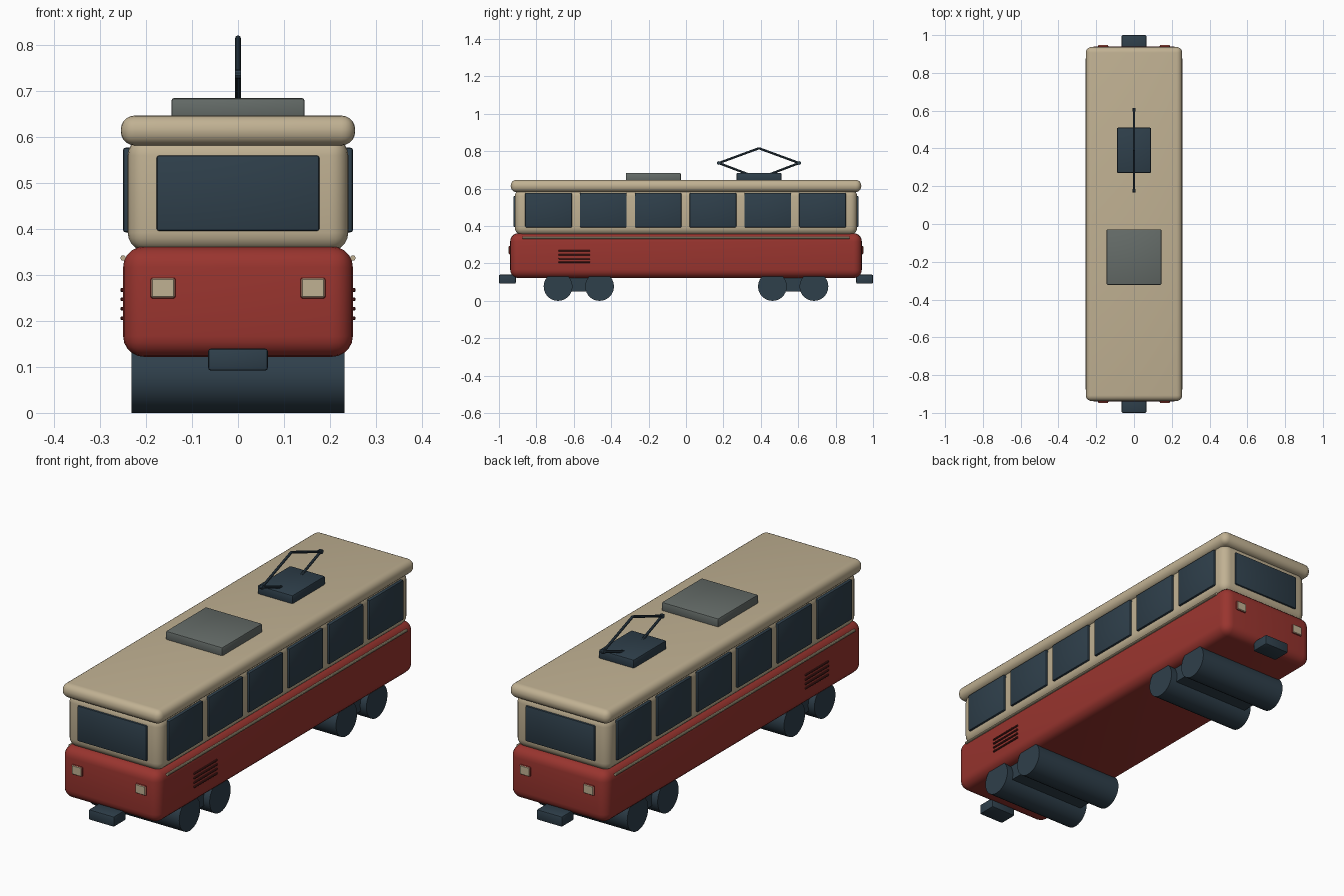
import bpy, math
from mathutils import Vector

cube = bpy.data.objects.get("Cube")
if cube:
    bpy.data.objects.remove(cube, do_unlink=True)


def material(name, rgb):
    m = bpy.data.materials.new(name)
    m.use_nodes = True
    m.diffuse_color = (*rgb, 1)
    m.node_tree.nodes["Principled BSDF"].inputs["Base Color"].default_value = (*rgb, 1)
    return m


RED = material("red paint", (0.32, 0.035, 0.028))
CREAM = material("cream paint", (0.53, 0.44, 0.29))
SLATE = material("dark slate", (0.028, 0.05, 0.07))
GREY = material("roof grey", (0.13, 0.15, 0.14))
MAROON = material("vent maroon", (0.09, 0.015, 0.013))


def finish(obj, name, mat):
    obj.name = name
    obj.data.materials.append(mat)
    bpy.ops.object.shade_smooth_by_angle(angle=math.radians(35))
    return obj


def box(name, mat, x, y, z, bevel=0.0, segments=3):
    """Bevelled box from (low, high) pairs on each axis."""
    ranges = (x, y, z)
    bpy.ops.mesh.primitive_cube_add(size=1, location=[(a + b) / 2 for a, b in ranges])
    obj = bpy.context.object
    obj.scale = [b - a for a, b in ranges]
    bpy.ops.object.transform_apply(location=False, rotation=False, scale=True)
    if bevel:
        mod = obj.modifiers.new("Rounded edges", "BEVEL")
        mod.width, mod.segments = bevel, segments
        bpy.ops.object.modifier_apply(modifier=mod.name)
    return finish(obj, name, mat)


def rod(name, mat, start, end, radius, sides=24):
    """Cylinder between two points."""
    a, b = Vector(start), Vector(end)
    bpy.ops.mesh.primitive_cylinder_add(vertices=sides, radius=radius,
                                        depth=(b - a).length, location=(a + b) / 2)
    obj = bpy.context.object
    obj.rotation_euler = (b - a).to_track_quat("Z", "Y").to_euler()
    return finish(obj, name, mat)


def span(centre, width):
    return centre - width / 2, centre + width / 2


# Body shell and roof
box("lower_body", RED, (-0.25, 0.25), (-0.94, 0.94), (0.122, 0.362), 0.045, 5)
box("upper_body", CREAM, (-0.24, 0.24), (-0.915, 0.915), (0.352, 0.6), 0.04, 5)
box("roof", CREAM, (-0.255, 0.255), (-0.937, 0.937), (0.582, 0.647), 0.03, 5)

# Roof equipment
box("roof_unit", GREY, (-0.145, 0.145), (-0.322, -0.028), (0.64, 0.685), 0.006, 2)
box("pantograph_base", SLATE, (-0.09, 0.09), (0.27, 0.51), (0.64, 0.685), 0.006, 2)
top, bottom = (0, 0.39, 0.816), (0, 0.39, 0.655)
for label, y in (("front", 0.175), ("rear", 0.605)):
    elbow = (0, y, 0.737)
    rod(f"pantograph_{label}_upper_arm", SLATE, elbow, top, 0.006, 8)
    rod(f"pantograph_{label}_lower_arm", SLATE, elbow, bottom, 0.006, 8)
    rod(f"pantograph_{label}_joint", SLATE, (-0.007, y, 0.737), (0.007, y, 0.737), 0.01, 10)

# Side windows, trim strips and vent slats
for label, s in (("left", 1), ("right", -1)):
    for i in range(6):
        box(f"{label}_window_{i + 1}", SLATE, span(s * 0.24, 0.02),
            span(-0.735 + i * 0.293, 0.25), (0.393, 0.577), 0.005, 2)
    rod(f"{label}_trim_strip", CREAM, (s * 0.25, -0.875, 0.337), (s * 0.25, 0.875, 0.337), 0.006, 10)
    for i in range(4):
        box(f"{label}_vent_slat_{i + 1}", MAROON, span(s * 0.25, 0.012),
            span(-0.597, 0.17), span(0.206 + i * 0.0205, 0.008), 0.002, 1)

# Both ends: window, lamps and coupler
for label, s in (("front", -1), ("rear", 1)):
    box(f"{label}_end_window", SLATE, (-0.177, 0.177), span(s * 0.913, 0.02),
        (0.396, 0.56), 0.005, 2)
    for side, x in (("left", 0.163), ("right", -0.163)):
        box(f"{label}_{side}_lamp_rim", RED, span(x, 0.054), span(s * 0.938, 0.016),
            (0.249, 0.294), 0.004, 2)
        box(f"{label}_{side}_lamp", CREAM, span(x, 0.05), span(s * 0.945, 0.006),
            (0.251, 0.292), 0.002, 1)
    box(f"{label}_coupler", SLATE, (-0.065, 0.065), span(s * 0.955, 0.09),
        (0.092, 0.14), 0.006, 2)

# Bogies: two wide wheel drums joined by a block
for label, centre in (("front", -0.573), ("rear", 0.573)):
    box(f"{label}_bogie_block", SLATE, (-0.2, 0.2), span(centre, 0.2), (0.05, 0.135))
    for i, offset in enumerate((-0.111, 0.111)):
        y = centre + offset
        rod(f"{label}_wheel_{i + 1}", SLATE, (-0.232, y, 0.077), (0.232, y, 0.077), 0.077, 28)
